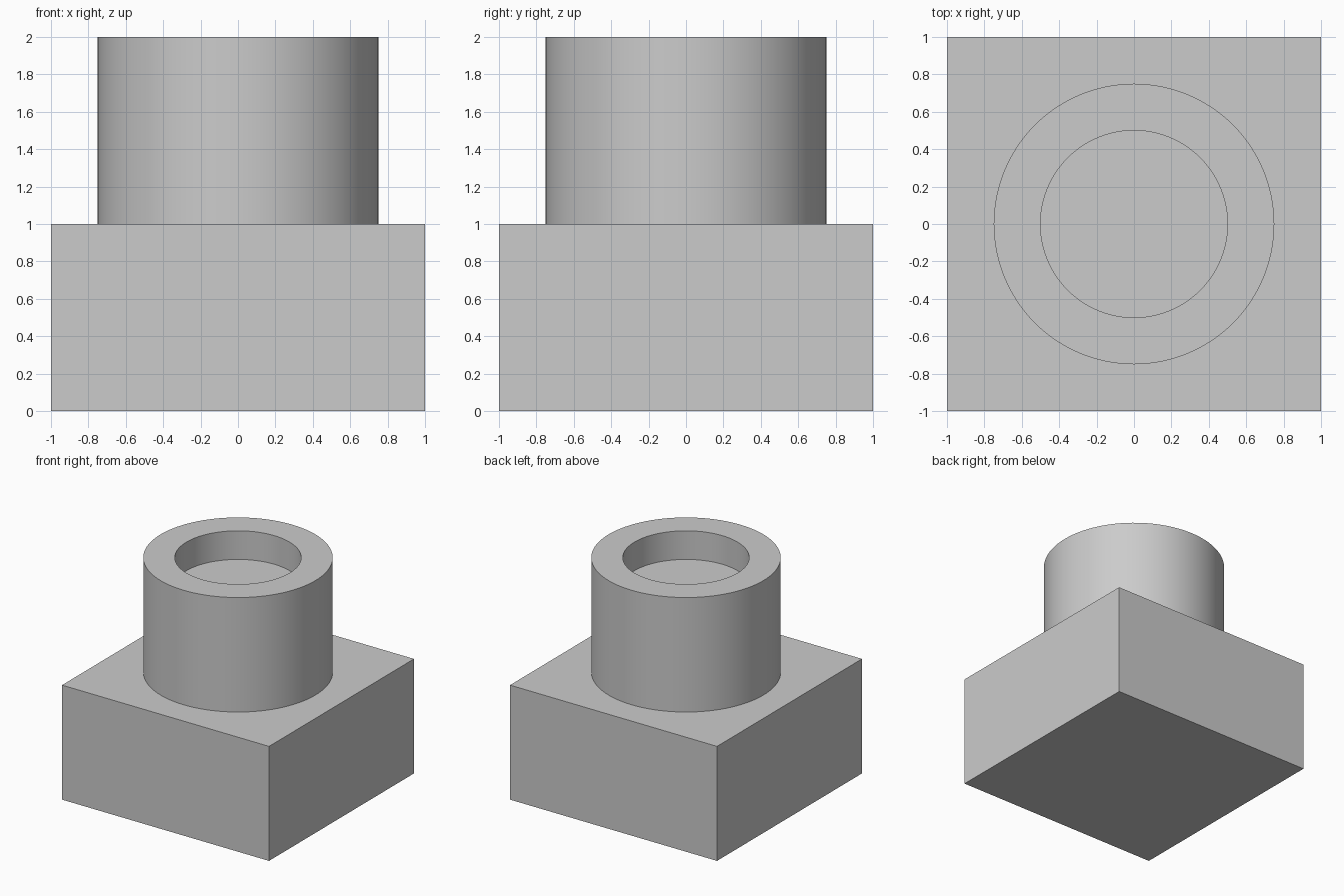
import bpy
import bmesh
from math import radians

cube = bpy.data.objects.get("Cube")
if cube:
    bpy.data.objects.remove(cube, do_unlink=True)

SEGMENTS = 96

# Single plain grey
grey = bpy.data.materials.new("plain_grey")
grey.use_nodes = True
colour = (0.6, 0.6, 0.6, 1)
grey.diffuse_color = colour
grey.node_tree.nodes["Principled BSDF"].inputs["Base Color"].default_value = colour

# Square base block
bpy.ops.mesh.primitive_cube_add(size=2, location=(0, 0, 0.5))
base = bpy.context.object
base.name = "base_block"
base.scale.z = 0.5
bpy.ops.object.transform_apply(location=False, rotation=False, scale=True)
base.data.materials.append(grey)

# Round boss standing on the block
bpy.ops.mesh.primitive_cylinder_add(vertices=SEGMENTS, radius=0.75, depth=1, location=(0, 0, 1.5))
boss = bpy.context.object
boss.name = "round_boss"
boss.data.materials.append(grey)

# Shallow round recess in the top of the boss
bm = bmesh.new()
bm.from_mesh(boss.data)
bm.faces.ensure_lookup_table()
top = max(bm.faces, key=lambda f: f.calc_center_median().z)
bmesh.ops.inset_region(bm, faces=[top], thickness=0.25, use_even_offset=True)
for v in top.verts:
    v.co.xy = v.co.xy.normalized() * 0.5
floor = bmesh.ops.extrude_discrete_faces(bm, faces=[top])["faces"][0]
bmesh.ops.translate(bm, verts=floor.verts, vec=(0, 0, -0.25))
bmesh.ops.recalc_face_normals(bm, faces=bm.faces)
bm.to_mesh(boss.data)
bm.free()
bpy.ops.object.shade_smooth_by_angle(angle=radians(30))
